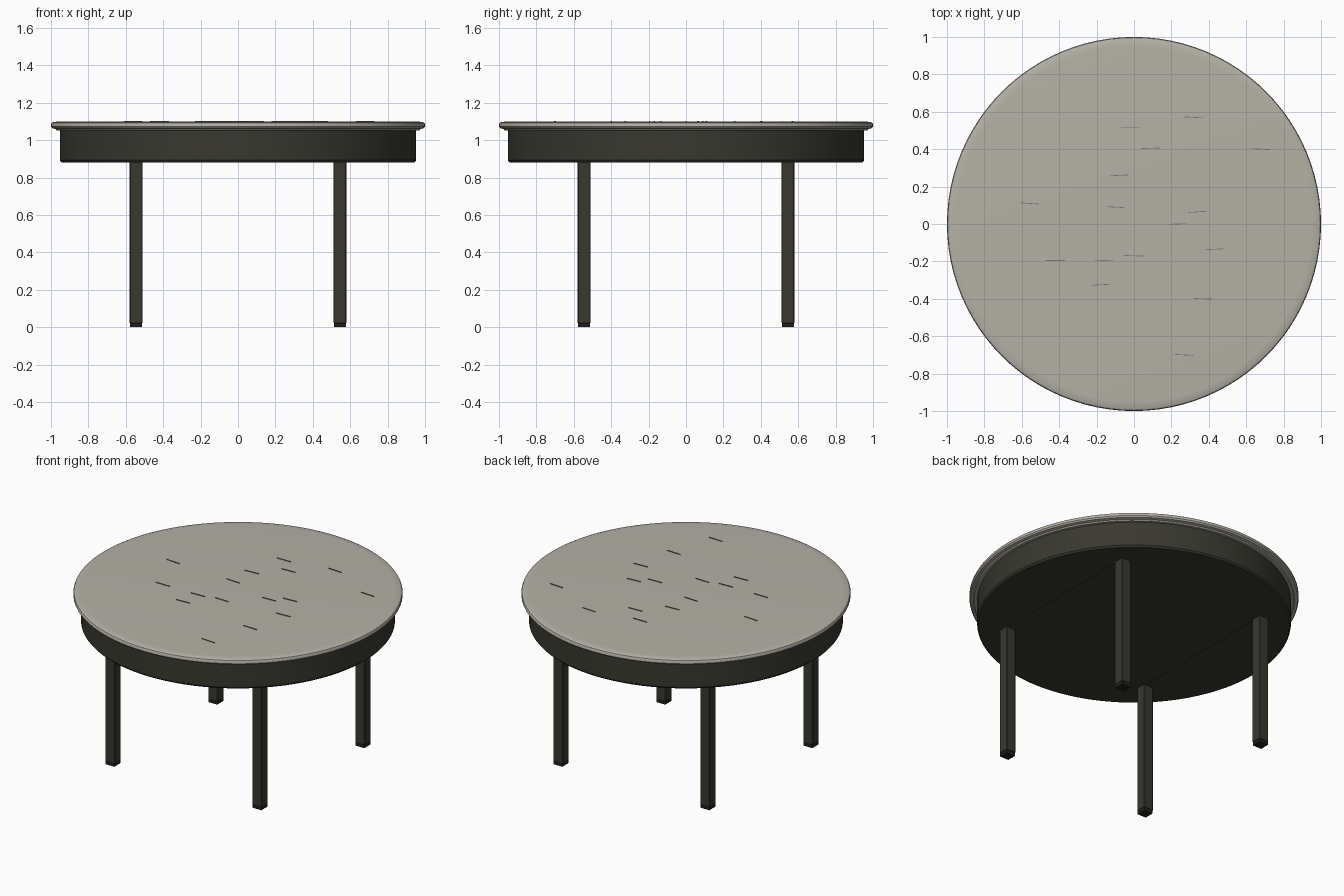
import bpy
import bmesh
import math
from mathutils import Matrix, Vector

cube = bpy.data.objects.get("Cube")
if cube:
    bpy.data.objects.remove(cube, do_unlink=True)


def make_material(name, color):
    material = bpy.data.materials.new(name)
    material.use_nodes = True
    material.diffuse_color = (*color, 1)
    shader = material.node_tree.nodes["Principled BSDF"]
    shader.inputs["Base Color"].default_value = (*color, 1)
    shader.inputs["Roughness"].default_value = 0.6
    return material


stone = make_material("pale warm stone", (0.46, 0.44, 0.385))
vein_grey = make_material("vein grey", (0.2, 0.19, 0.17))
dark_wood = make_material("dark olive wood", (0.04, 0.04, 0.03))
black_pad = make_material("black pad", (0.015, 0.015, 0.012))


def finish(name, bm, material, smooth=False):
    bmesh.ops.recalc_face_normals(bm, faces=bm.faces)
    mesh = bpy.data.meshes.new(name)
    bm.to_mesh(mesh)
    bm.free()
    mesh.materials.append(material)
    obj = bpy.data.objects.new(name, mesh)
    bpy.context.collection.objects.link(obj)
    if smooth:
        bpy.ops.object.select_all(action="DESELECT")
        obj.select_set(True)
        bpy.context.view_layer.objects.active = obj
        bpy.ops.object.shade_smooth_by_angle(angle=math.radians(30))
    return obj


def lathe(name, profile, material, steps=96):
    """Spin a radius/height profile about z; it starts and ends on the axis."""
    bm = bmesh.new()
    verts = [bm.verts.new((r, 0, z)) for r, z in profile]
    edges = [bm.edges.new(pair) for pair in zip(verts, verts[1:])]
    bmesh.ops.spin(bm, geom=verts + edges, cent=(0, 0, 0), axis=(0, 0, 1),
                   angle=math.tau, steps=steps)
    bmesh.ops.remove_doubles(bm, verts=bm.verts, dist=0.0001)
    return finish(name, bm, material, smooth=True)


def box(name, center, size, material, angle=0, bevel=0):
    bm = bmesh.new()
    place = (Matrix.Translation(Vector(center)) @ Matrix.Rotation(angle, 4, "Z")
             @ Matrix.Diagonal((*size, 1)))
    bmesh.ops.create_cube(bm, size=1, matrix=place)
    if bevel:
        bmesh.ops.bevel(bm, geom=bm.edges[:], offset=bevel, segments=1,
                        affect="EDGES")
    return finish(name, bm, material)


# Round top with a softened rim
lathe("table_top", [(0, 1.1), (0.95, 1.1), (0.985, 1.098), (0.996, 1.093),
                    (1, 1.085), (1, 1.073), (0.993, 1.064), (0.975, 1.06),
                    (0.97, 1.053), (0, 1.053)], stone)

# Solid apron drum
lathe("apron", [(0, 1.055), (0.953, 1.055), (0.953, 0.893), (0.944, 0.882),
                (0, 0.882)], dark_wood)

# Square legs with pads, and flush rails joining front to back
LEG = 0.545
for side, x in (("right", -LEG), ("left", LEG)):
    for end, y in (("front", -LEG), ("back", LEG)):
        box(f"{end}_{side}_leg", (x, y, 0.46), (0.07, 0.07, 0.88),
            dark_wood, bevel=0.004)
        box(f"{end}_{side}_foot_pad", (x, y, 0.0125), (0.064, 0.064, 0.025),
            black_pad)
    box(f"{side}_rail", (x, 0, 0.89), (0.05, 2 * LEG, 0.02), dark_wood)

# Fine raised veins on the top: x, y, tilt in degrees
veins = [(-0.56, 0.11, -4), (-0.02, 0.515, 0), (0.32, 0.57, -3), (0.09, 0.405, 2),
         (0.68, 0.4, -3), (-0.08, 0.26, 3), (-0.1, 0.09, -3), (0.34, 0.065, 4),
         (0.23, 0, 2), (0.43, -0.135, 3), (-0.42, -0.195, 0), (-0.16, -0.195, 2),
         (0, -0.17, -2), (-0.18, -0.325, 3), (0.37, -0.4, -2), (0.27, -0.7, -3)]
for number, (x, y, tilt) in enumerate(veins, 1):
    box(f"vein_{number}", (x, y, 1.101), (0.1, 0.004, 0.006), vein_grey,
        angle=math.radians(tilt))
